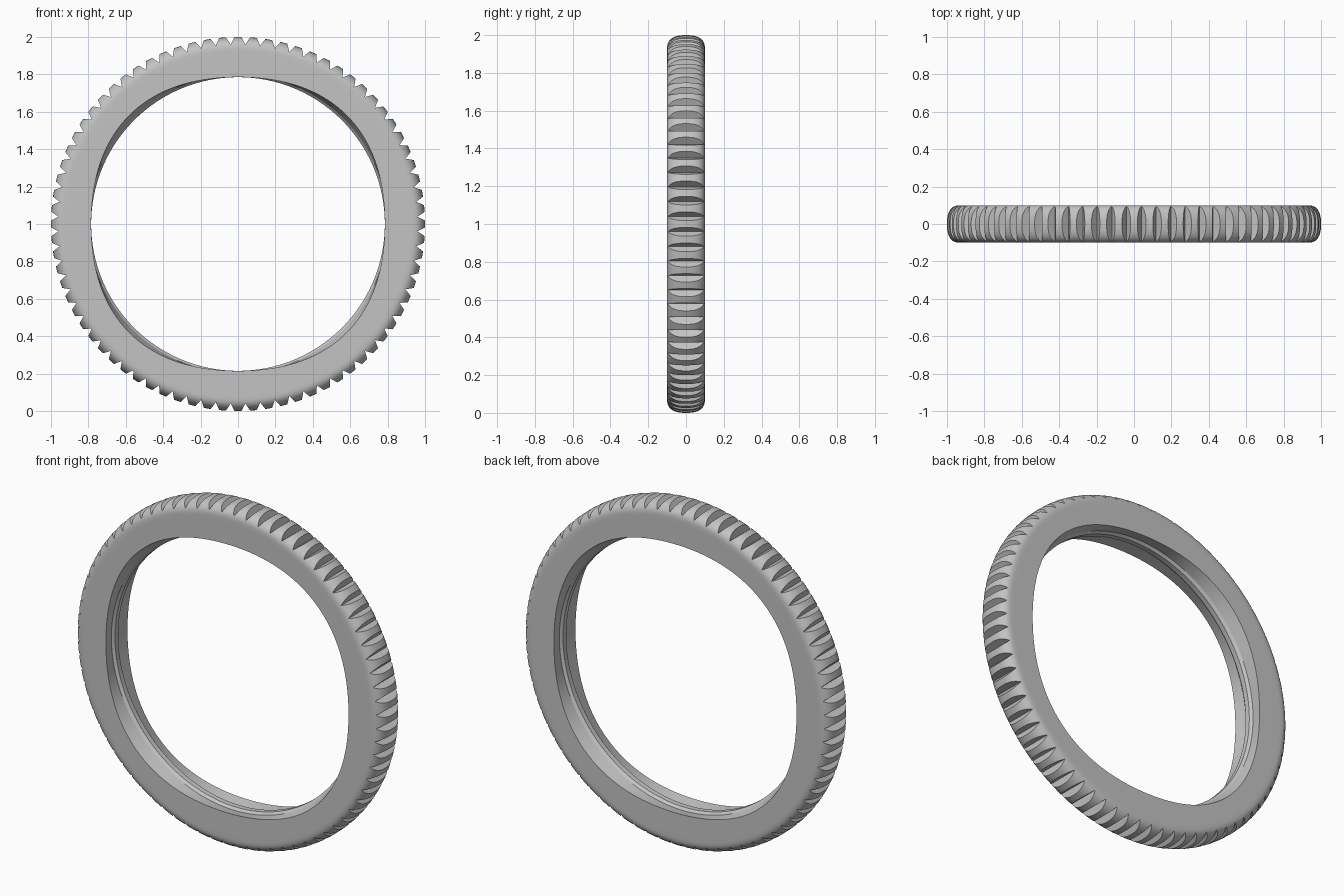
import bpy, bmesh, math

cube = bpy.data.objects.get("Cube")
if cube:
    bpy.data.objects.remove(cube, do_unlink=True)

TEETH = 76
PITCH = 2 * math.pi / TEETH
HALF = 0.1            # half width of the ring
SHOULDER = 0.93       # radius where the rounded tread begins
CROWN = 0.07          # height of the rounded tread
ROOT = 0.96           # radius at the bottom of the notches
NOTCH = 0.023         # half width of a notch at the crown
BORE = 0.785
POWER = 0.8           # roundness of the tread section


def tread_point(t):
    """Width position and radius on the rounded tread section."""
    c, s = math.cos(t), max(math.sin(t), 0)
    return -math.copysign(abs(c) ** POWER, c) * HALF, SHOULDER + CROWN * s ** POWER


def tread_row(t):
    """Ring of points following both sides of every V notch."""
    y, r = tread_point(t)
    depth = max(r - ROOT, 0)
    if depth < 1e-5:
        depth = 0
    w = NOTCH * depth / (1 - ROOT)
    row = []
    for i in range(TEETH):
        a = i * PITCH
        row += [(a, y, r), (a + PITCH / 2 - w, y, r),
                (a + PITCH / 2, y, r - depth), (a + PITCH / 2 + w, y, r)]
    return row


def plain_row(y, radius):
    """Evenly divided ring; radius is a function of the angle."""
    return [(k * PITCH / 4, y, radius(k * PITCH / 4)) for k in range(TEETH * 4)]


def lip(a):
    return BORE + 0.037 * math.sin(2 * a) ** 2


# Tread section, with rows exactly where the notches run out
root_t = math.asin(((ROOT - SHOULDER) / CROWN) ** (1 / POWER))
steps = sorted([math.pi * k / 28 for k in range(29)] + [root_t, math.pi - root_t])
rows = [tread_row(t) for t in steps]

# Flat side, scalloped lip, shallow grooves and central rib of the bore
for y, radius in [(HALF, lambda a: 0.91), (HALF, lip),
                  (0.03, lambda a: 0.798), (0.015, lambda a: BORE),
                  (-0.015, lambda a: BORE), (-0.03, lambda a: 0.798),
                  (-HALF, lip), (-HALF, lambda a: 0.91)]:
    rows.append(plain_row(y, radius))

# Skin the closed loop of rows
bm = bmesh.new()
loops = [[bm.verts.new((r * math.cos(a), y, 1 + r * math.sin(a))) for a, y, r in row]
         for row in rows]
count = TEETH * 4
for j, here in enumerate(loops):
    after = loops[(j + 1) % len(loops)]
    for k in range(count):
        n = (k + 1) % count
        bm.faces.new((here[k], here[n], after[n], after[k]))
bmesh.ops.remove_doubles(bm, verts=bm.verts, dist=1e-5)
bmesh.ops.recalc_face_normals(bm, faces=bm.faces)
mesh = bpy.data.meshes.new("notched_ring")
bm.to_mesh(mesh)
bm.free()

ring = bpy.data.objects.new("notched_ring", mesh)
bpy.context.collection.objects.link(ring)

# Single grey material
grey = bpy.data.materials.new("plain_grey")
grey.use_nodes = True
colour = (0.55, 0.55, 0.55, 1)
grey.diffuse_color = colour
for node in grey.node_tree.nodes:
    if node.type == 'BSDF_PRINCIPLED':
        node.inputs["Base Color"].default_value = colour
mesh.materials.append(grey)

bpy.ops.object.select_all(action='DESELECT')
ring.select_set(True)
bpy.context.view_layer.objects.active = ring
bpy.ops.object.shade_smooth_by_angle(angle=math.radians(22))
